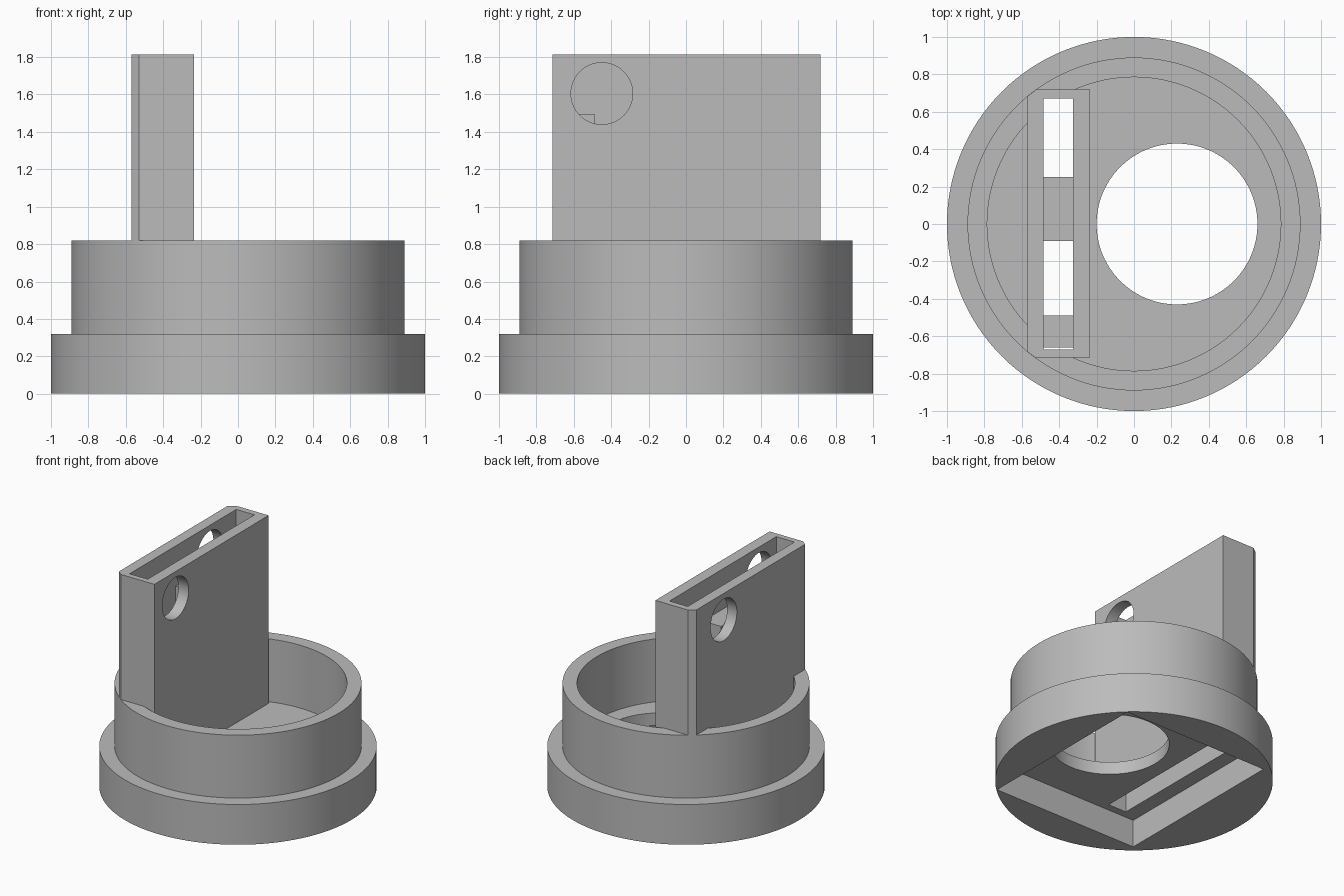
import bpy
import math

if "Cube" in bpy.data.objects:
    bpy.data.objects.remove(bpy.data.objects["Cube"], do_unlink=True)

grey = bpy.data.materials.new("plain_grey")
grey.use_nodes = True
colour = (0.5, 0.5, 0.5, 1)
grey.diffuse_color = colour
grey.node_tree.nodes["Principled BSDF"].inputs["Base Color"].default_value = colour


def finish(obj, name):
    obj.name = name
    obj.data.materials.append(grey)
    return obj


def box(name, x, y, z):
    """Box from (min, max) ranges."""
    bpy.ops.mesh.primitive_cube_add(size=1)
    obj = bpy.context.object
    obj.location = [(a + b) / 2 for a, b in (x, y, z)]
    obj.scale = [b - a for a, b in (x, y, z)]
    bpy.ops.object.transform_apply(location=True, rotation=True, scale=True)
    return finish(obj, name)


def cylinder(name, radius, z, centre=(0, 0), sides=128):
    bpy.ops.mesh.primitive_cylinder_add(
        vertices=sides, radius=radius, depth=z[1] - z[0],
        location=(centre[0], centre[1], (z[0] + z[1]) / 2))
    bpy.ops.object.transform_apply(location=True, rotation=True, scale=True)
    return finish(bpy.context.object, name)


def cross_hole(name, radius, x, y, z):
    """Cylinder lying along x."""
    bpy.ops.mesh.primitive_cylinder_add(
        vertices=64, radius=radius, depth=x[1] - x[0],
        location=((x[0] + x[1]) / 2, y, z), rotation=(0, math.pi / 2, 0))
    bpy.ops.object.transform_apply(location=True, rotation=True, scale=True)
    return finish(bpy.context.object, name)


def combine(target, other, operation):
    """Apply a boolean and discard the second object."""
    mod = target.modifiers.new("join", "BOOLEAN")
    mod.operation = operation
    mod.solver = "EXACT"
    mod.object = other
    bpy.context.view_layer.objects.active = target
    bpy.ops.object.modifier_apply(modifier=mod.name)
    bpy.data.objects.remove(other, do_unlink=True)


FLOOR, RIM, TOP = 0.32, 0.82, 1.815
SLOT_X = (-0.485, -0.325)

# Flanged cup with an open bore
body = cylinder("slotted_cup", 1.0, (0, FLOOR))
combine(body, cylinder("collar", 0.89, (0.2, RIM)), "UNION")
combine(body, cylinder("bore", 0.785, (FLOOR, RIM + 0.2)), "DIFFERENCE")

# Upright hollow plate, trimmed to the collar's outline
plate = box("plate", (-0.57, -0.235), (-0.715, 0.72), (0.27, TOP))
combine(plate, cylinder("trim", 0.889, (0, 2)), "INTERSECT")
combine(body, plate, "UNION")

# Underside recess, round floor opening and long slot
combine(body, box("recess", (-0.605, 0.675), (-0.73, 0.73), (-0.1, 0.22)), "DIFFERENCE")
combine(body, cylinder("opening", 0.43, (0.1, 0.5), (0.23, 0)), "DIFFERENCE")
combine(body, box("slot", SLOT_X, (-0.67, 0.67), (0.1, TOP + 0.1)), "DIFFERENCE")

# One round window in each side of the plate
combine(body, cross_hole("inner_window", 0.165, (-0.4, -0.1), -0.45, 1.605), "DIFFERENCE")
combine(body, cross_hole("outer_window", 0.165, (-0.7, -0.4), 0.34, 1.605), "DIFFERENCE")

# Blocks inside the slot
for name, y in (("front_block", (-0.66, -0.49)), ("middle_block", (-0.09, 0.25))):
    box(name, SLOT_X, y, (0.42, 1.495))

# Smooth round walls, sharp edges
bpy.ops.object.select_all(action="DESELECT")
body.select_set(True)
bpy.context.view_layer.objects.active = body
bpy.ops.object.shade_smooth_by_angle(angle=math.radians(25))
